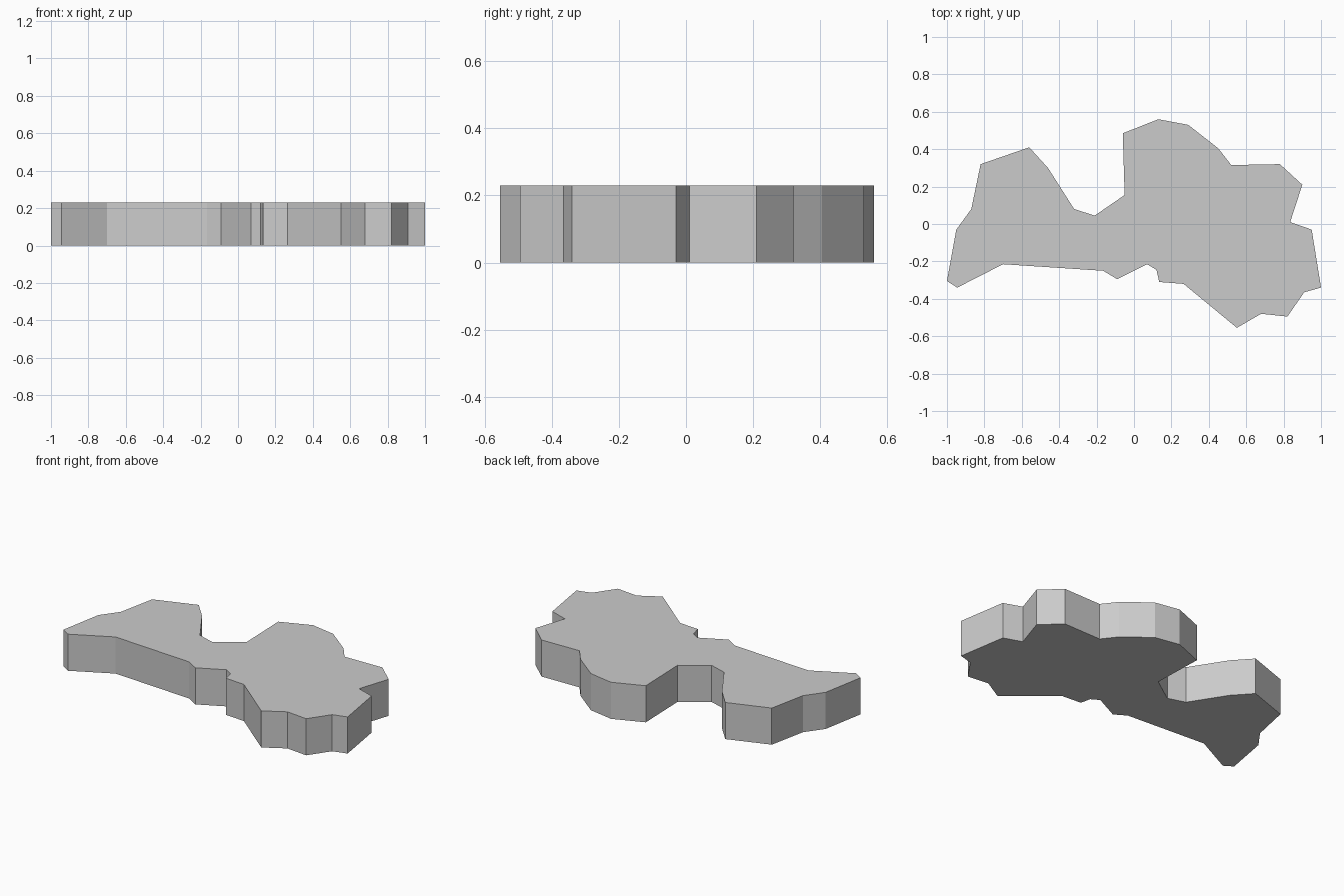
import bpy
import bmesh

default_cube = bpy.data.objects.get("Cube")
if default_cube:
    bpy.data.objects.remove(default_cube, do_unlink=True)

THICKNESS = 0.23

# Outline of the slab, clockwise from the west tip
west_lobe = [(-1, -.305), (-.95, -.03), (-.87, .08), (-.82, .32), (-.56, .41),
             (-.46, .3), (-.32, .08), (-.21, .045)]
north_lobe = [(-.05, .155), (-.06, .485), (.13, .56), (.29, .53), (.45, .405),
              (.52, .315), (.78, .32), (.9, .21)]
east_edge = [(.835, .01), (.95, -.03), (1, -.34), (.91, -.365), (.82, -.495),
             (.68, -.48), (.55, -.555)]
south_edge = [(.265, -.32), (.135, -.31), (.12, -.245), (.07, -.215),
              (-.09, -.295), (-.165, -.25), (-.7, -.215), (-.945, -.34)]


def make_material(name, color):
    material = bpy.data.materials.new(name)
    material.use_nodes = True
    material.diffuse_color = color
    material.node_tree.nodes["Principled BSDF"].inputs["Base Color"].default_value = color
    return material


def extrude_outline(name, outline, height, material):
    bm = bmesh.new()
    base = bm.faces.new([bm.verts.new((x, y, 0)) for x, y in outline])
    result = bmesh.ops.extrude_face_region(bm, geom=[base], use_keep_orig=True)
    top_verts = [item for item in result["geom"] if isinstance(item, bmesh.types.BMVert)]
    bmesh.ops.translate(bm, verts=top_verts, vec=(0, 0, height))
    bmesh.ops.recalc_face_normals(bm, faces=bm.faces)
    # Concave caps are split into clean triangles
    caps = [face for face in bm.faces if len(face.verts) > 4]
    bmesh.ops.triangulate(bm, faces=caps, ngon_method="EAR_CLIP")
    mesh = bpy.data.meshes.new(name)
    bm.to_mesh(mesh)
    bm.free()
    mesh.materials.append(material)
    slab = bpy.data.objects.new(name, mesh)
    bpy.context.collection.objects.link(slab)
    return slab


# Flat-sided land slab
grey = make_material("light grey", (.6, .6, .6, 1))
extrude_outline("land_slab", west_lobe + north_lobe + east_edge + south_edge, THICKNESS, grey)
